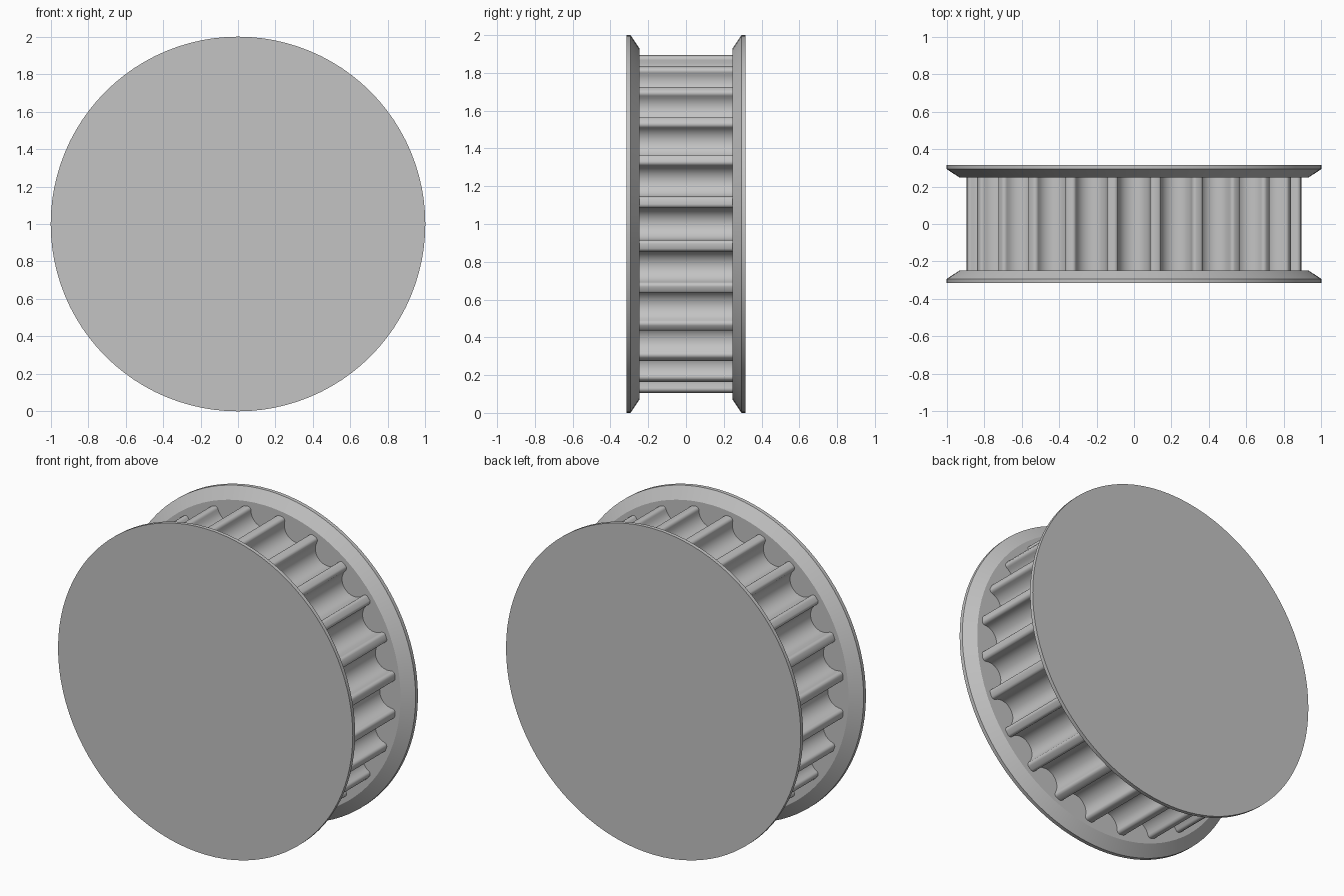
import bpy
import bmesh
from math import sin, cos, pi, radians

TEETH = 24
HALF_BODY = 0.247      # half length of the toothed drum
HALF_WIDTH = 0.316     # half of the overall width
GROOVE_R = 0.085       # round groove between teeth
FILLET_R = 0.02        # rounding on tooth corners
CENTRE_R = 0.874       # distance of groove centre from the axis

if "Cube" in bpy.data.objects:
    bpy.data.objects.remove(bpy.data.objects["Cube"], do_unlink=True)

grey = bpy.data.materials.new("plain_grey")
grey.use_nodes = True
colour = (0.55, 0.55, 0.55, 1)
grey.diffuse_color = colour
grey.node_tree.nodes["Principled BSDF"].inputs["Base Color"].default_value = colour


def loft(name, rings):
    """Bridge closed rings of points, cap both ends, centre on the axis."""
    bm = bmesh.new()
    loops = [[bm.verts.new(p) for p in ring] for ring in rings]
    n = len(loops[0])
    for a, b in zip(loops, loops[1:]):
        for i in range(n):
            j = (i + 1) % n
            bm.faces.new((a[i], a[j], b[j], b[i]))
    bm.faces.new(loops[0])
    bm.faces.new(loops[-1])
    bmesh.ops.recalc_face_normals(bm, faces=bm.faces)
    mesh = bpy.data.meshes.new(name)
    bm.to_mesh(mesh)
    bm.free()
    mesh.materials.append(grey)
    obj = bpy.data.objects.new(name, mesh)
    obj.location.z = 1
    bpy.context.collection.objects.link(obj)
    bpy.ops.object.select_all(action='DESELECT')
    obj.select_set(True)
    bpy.context.view_layer.objects.active = obj
    bpy.ops.object.shade_smooth_by_angle(angle=radians(30))
    return obj


def arc(cx, cy, r, start, end, steps):
    angles = [radians(start + (end - start) * i / steps) for i in range(steps + 1)]
    return [(cx + r * cos(a), cy + r * sin(a)) for a in angles]


# One groove with a rounded tooth corner on each side
offset = GROOVE_R + FILLET_R
groove = arc(-offset, CENTRE_R, FILLET_R, 90, 0, 5)
groove += arc(0, CENTRE_R, GROOVE_R, 180, 360, 16)[1:-1]
groove += arc(offset, CENTRE_R, FILLET_R, 180, 90, 5)

# Toothed drum
outline = []
for k in range(TEETH):
    c, s = cos(2 * pi * k / TEETH), sin(2 * pi * k / TEETH)
    outline += [(t * c + r * s, r * c - t * s) for t, r in groove]
loft("toothed_drum", [[(x, y, z) for x, z in outline] for y in (-HALF_BODY, HALF_BODY)])


# Bevelled flanges on both sides
def circle(radius, y, n=96):
    return [(radius * sin(2 * pi * i / n), y, radius * cos(2 * pi * i / n)) for i in range(n)]


for name, side in (("front_flange", -1), ("back_flange", 1)):
    loft(name, [circle(1, side * HALF_WIDTH),
                circle(1, side * 0.293),
                circle(0.93, side * HALF_BODY)])
